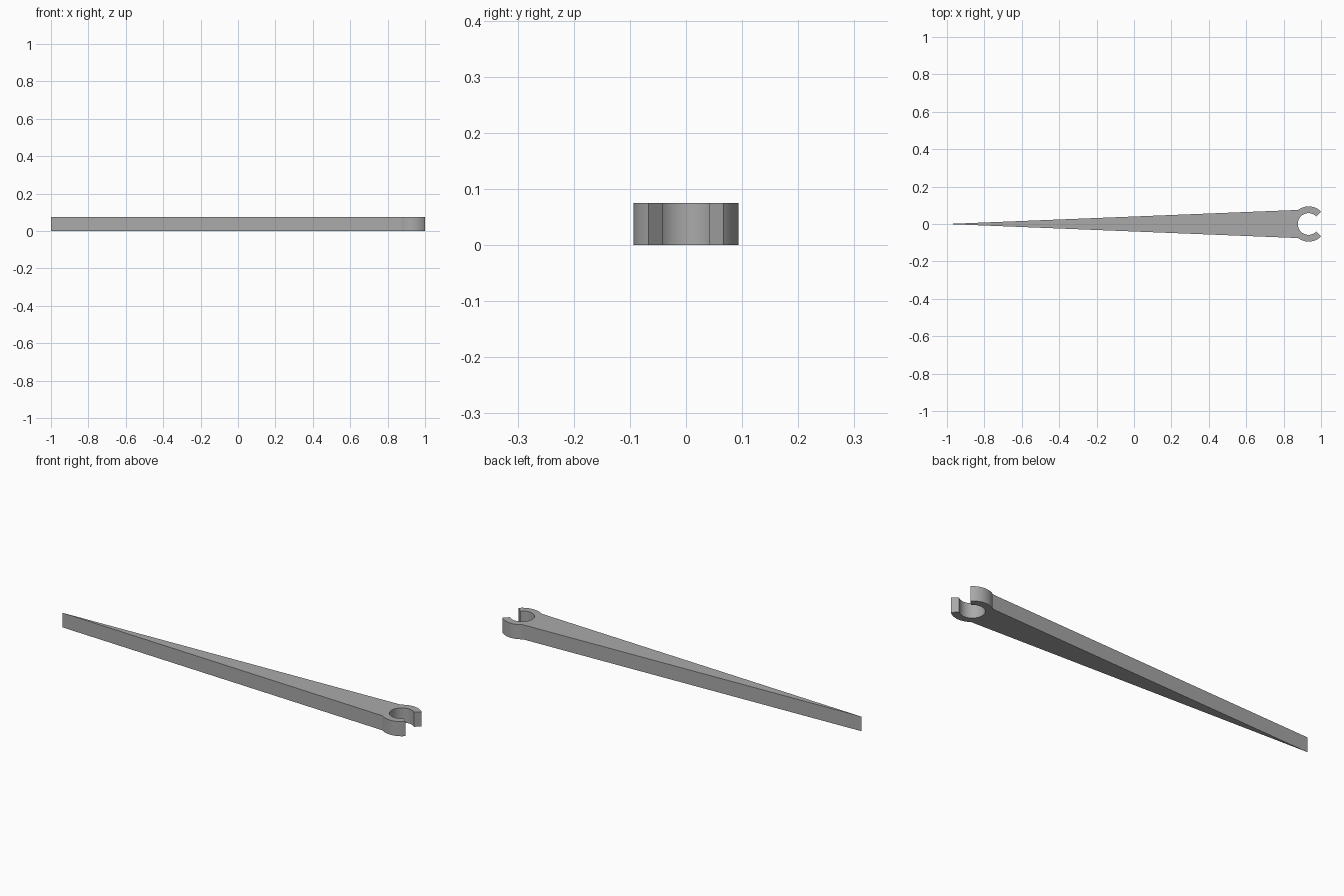
import bpy, bmesh
from math import cos, sin, radians

cube = bpy.data.objects.get("Cube")
if cube:
    bpy.data.objects.remove(cube, do_unlink=True)

HEIGHT = 0.075
OUTER, INNER = 0.094, 0.058
CX = 1 - OUTER * cos(radians(45))
MOUTH, JOINT = 45, 127      # angles where the clip opens and meets the arm
STEPS = 24

grey = bpy.data.materials.new("grey plastic")
grey.use_nodes = True
colour = (0.4, 0.4, 0.4, 1)
grey.diffuse_color = colour
grey.node_tree.nodes["Principled BSDF"].inputs["Base Color"].default_value = colour


def arc(radius, start, end, steps):
    angles = [radians(start + (end - start) * i / steps) for i in range(steps + 1)]
    return [(CX + radius * cos(a), radius * sin(a)) for a in angles]


# Outline: pointed tip, lower jaw, round socket, upper jaw
outline = [(-1, 0)]
outline += arc(OUTER, 360 - JOINT, 360 - MOUTH, STEPS)
outline += arc(INNER, 360 - MOUTH, MOUTH, STEPS * 2)
outline += arc(OUTER, MOUTH, JOINT, STEPS)

# Extrude the outline into a solid pointer
bm = bmesh.new()
base = bm.faces.new([bm.verts.new((x, y, 0)) for x, y in outline])
extruded = bmesh.ops.extrude_face_region(bm, geom=[base], use_keep_orig=True)
top = [v for v in extruded["geom"] if isinstance(v, bmesh.types.BMVert)]
bmesh.ops.translate(bm, verts=top, vec=(0, 0, HEIGHT))
bmesh.ops.recalc_face_normals(bm, faces=bm.faces)
caps = [f for f in bm.faces if len(f.verts) > 4]
bmesh.ops.triangulate(bm, faces=caps, ngon_method="EAR_CLIP")

mesh = bpy.data.meshes.new("tapered_pointer")
bm.to_mesh(mesh)
bm.free()
mesh.materials.append(grey)
pointer = bpy.data.objects.new("tapered_pointer_with_clip", mesh)
bpy.context.collection.objects.link(pointer)

# Smooth the curved walls, keep the rims sharp
bpy.context.view_layer.objects.active = pointer
pointer.select_set(True)
bpy.ops.object.shade_smooth_by_angle(angle=radians(20))
